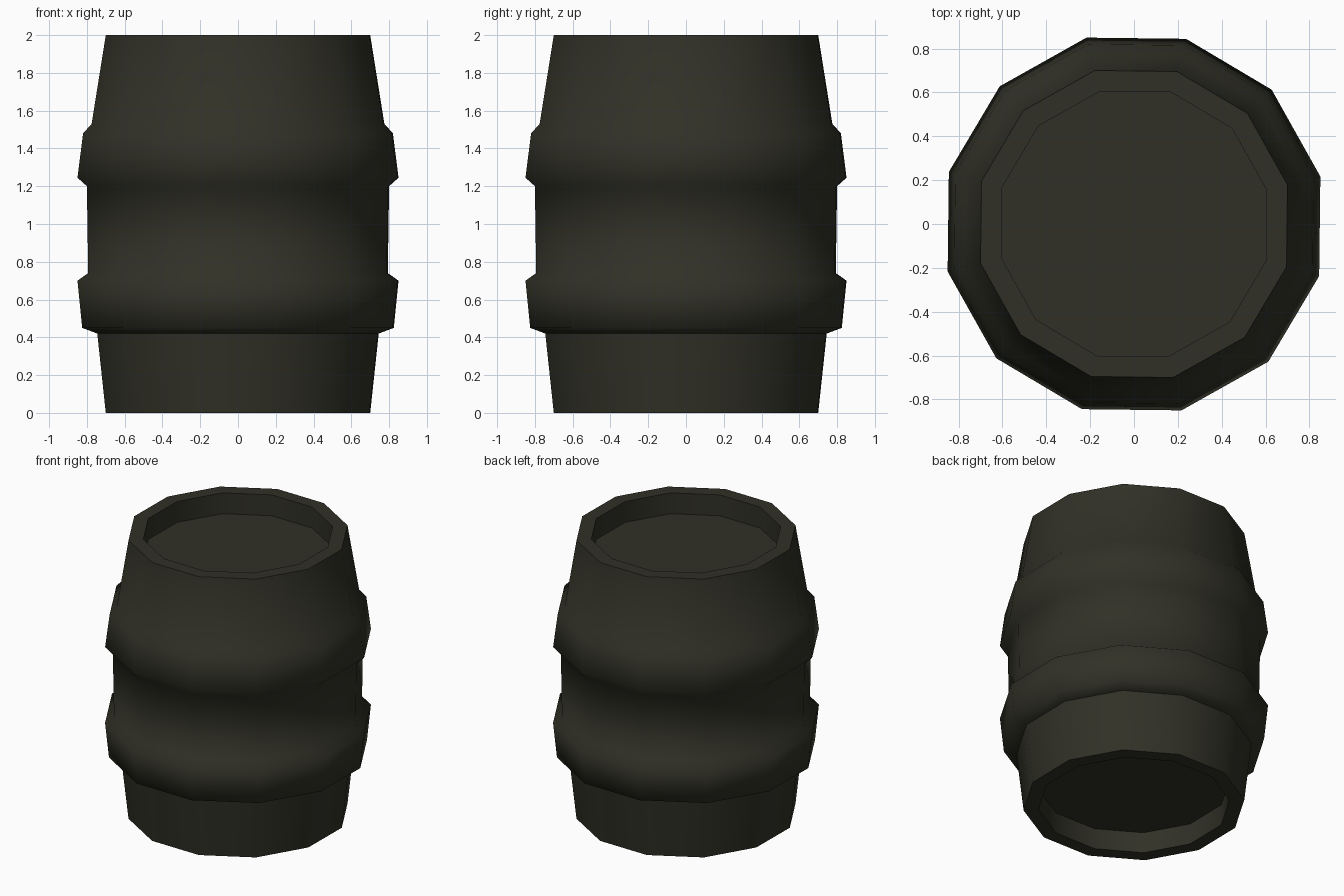
import bpy, bmesh, math

if "Cube" in bpy.data.objects:
    bpy.data.objects.remove(bpy.data.objects["Cube"])

SIDES = 12
TURN = math.radians(14.3)
FLAT = math.cos(TURN)   # silhouette half-width -> radius

# half-width, height: underside recess, body with two hoops, top recess
profile = [(0.605, 0.15), (0.605, 0.0), (0.70, 0.0), (0.745, 0.42),
           (0.825, 0.45), (0.85, 0.70), (0.793, 0.74), (0.80, 1.20),
           (0.85, 1.245), (0.82, 1.48), (0.775, 1.53), (0.70, 2.0),
           (0.605, 2.0), (0.605, 1.85)]
sharp_rings = {0, 1, 2, 3, 11, 12, 13}

# single dark olive colour
mat = bpy.data.materials.new("dark_olive")
mat.diffuse_color = (0.03, 0.03, 0.02, 1)
mat.use_nodes = True
mat.node_tree.nodes["Principled BSDF"].inputs["Base Color"].default_value = mat.diffuse_color

# barrel shell
bm = bmesh.new()
rings = []
for w, z in profile:
    r = w / FLAT
    rings.append([bm.verts.new((r * math.cos(TURN + i * math.tau / SIDES),
                                r * math.sin(TURN + i * math.tau / SIDES), z))
                  for i in range(SIDES)])
for a, b in zip(rings, rings[1:]):
    for i in range(SIDES):
        j = (i + 1) % SIDES
        bm.faces.new((a[i], a[j], b[j], b[i])).smooth = True

# recessed bottom and lid
bm.faces.new(rings[0][::-1])
bm.faces.new(rings[-1])

# crisp rims and lower hoop edge
for k in sharp_rings:
    for i in range(SIDES):
        bm.edges.get((rings[k][i], rings[k][(i + 1) % SIDES])).smooth = False
bmesh.ops.recalc_face_normals(bm, faces=bm.faces)

mesh = bpy.data.meshes.new("barrel")
bm.to_mesh(mesh)
bm.free()
mesh.materials.append(mat)
bpy.context.collection.objects.link(bpy.data.objects.new("barrel", mesh))
